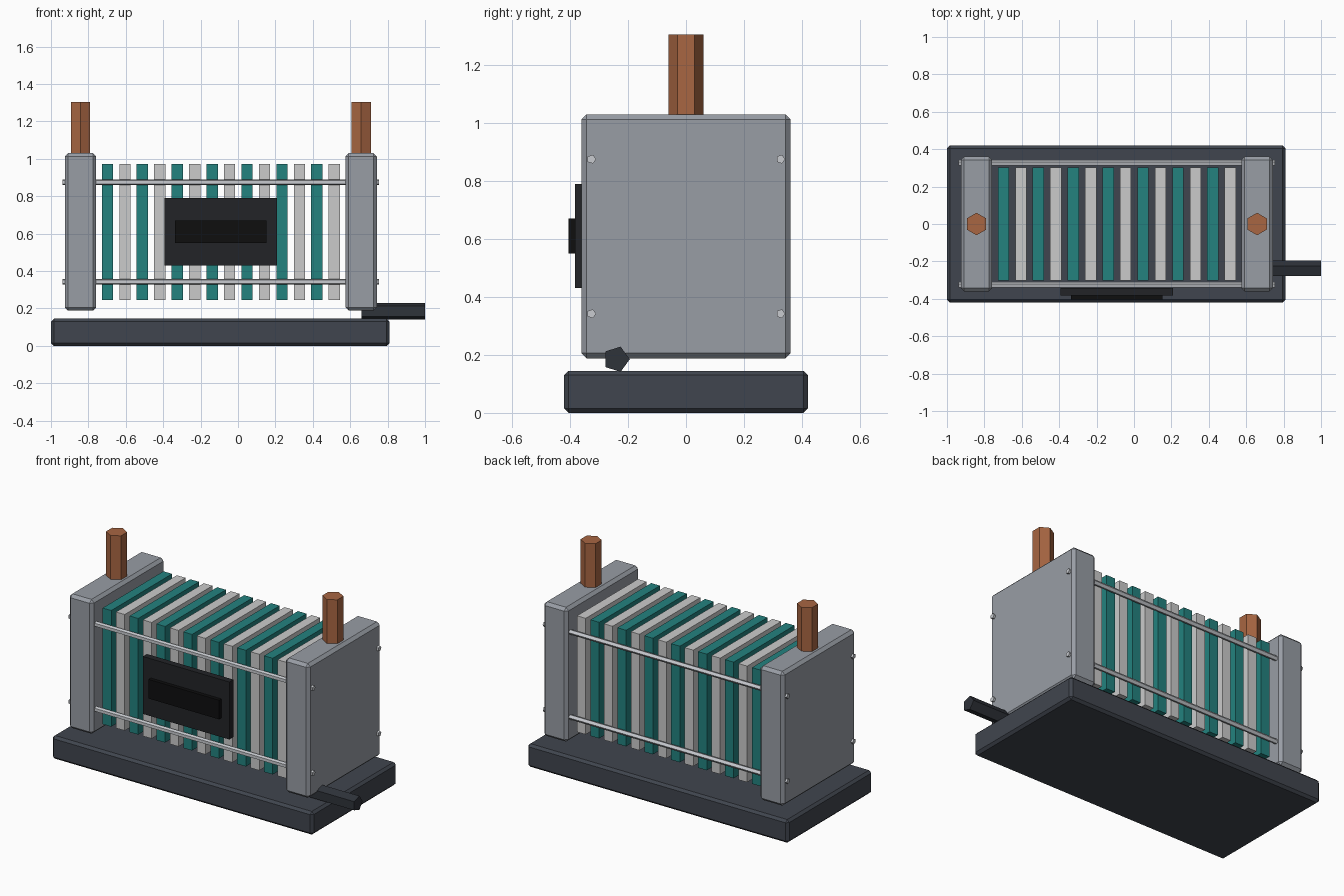
import bpy
from math import pi

if "Cube" in bpy.data.objects:
    bpy.data.objects.remove(bpy.data.objects["Cube"])


def lin(c):
    return c / 12.92 if c < 0.04045 else ((c + 0.055) / 1.055) ** 2.4


def mat(name, r, g, b):
    m = bpy.data.materials.new(name)
    m.diffuse_color = (lin(r / 255), lin(g / 255), lin(b / 255), 1)
    m.use_nodes = True
    m.node_tree.nodes["Principled BSDF"].inputs["Base Color"].default_value = m.diffuse_color
    return m


SLATE = mat("slate", 64, 69, 78)
STEEL = mat("steel", 152, 157, 165)
ROD = mat("rod_metal", 200, 203, 208)
TEAL = mat("teal", 35, 130, 127)
PALE = mat("pale", 208, 210, 212)
COPPER = mat("copper", 168, 102, 66)
PANEL = mat("panel_black", 34, 36, 39)
SCREEN = mat("screen_black", 14, 14, 15)
CABLE = mat("cable", 47, 51, 58)


def box(name, lo, hi, material, bevel=0):
    center = [(a + b) / 2 for a, b in zip(lo, hi)]
    bpy.ops.mesh.primitive_cube_add(size=1, location=center)
    o = bpy.context.object
    o.name = name
    o.scale = [b - a for a, b in zip(lo, hi)]
    bpy.ops.object.transform_apply(location=False, rotation=False, scale=True)
    o.data.materials.append(material)
    if bevel:
        m = o.modifiers.new("bevel", 'BEVEL')
        m.width = bevel
        m.segments = 1
    return o


def prism(name, sides, radius, depth, loc, material, along_x=False):
    bpy.ops.mesh.primitive_cylinder_add(
        vertices=sides, radius=radius, depth=depth, location=loc,
        rotation=(0, pi / 2 if along_x else 0, 0))
    o = bpy.context.object
    o.name = name
    o.data.materials.append(material)
    return o


# Base slab
box("base", (-1, -0.42, 0), (0.81, 0.42, 0.145), SLATE, 0.015)

# End plates with hexagonal terminals
for side, x in (("left", -0.842), ("right", 0.658)):
    box(side + "_end_plate", (x - 0.084, -0.361, 0.188),
        (x + 0.084, 0.361, 1.03), STEEL, 0.018)
    prism(side + "_terminal", 6, 0.06, 0.30, (x, 0, 1.155), COPPER)

# Stack of alternating cell plates
for i in range(14):
    x = -0.698 + i * 0.0933
    box(f"cell_plate_{i + 1}", (x - 0.03, -0.301, 0.245),
        (x + 0.03, 0.301, 0.973), PALE if i % 2 else TEAL)

# Tie rods running through both end plates
for y in (-0.326, 0.326):
    for z in (0.342, 0.875):
        prism("tie_rod", 5, 0.016, 1.693, (-0.092, y, z), ROD, True)

# Control panel and display on the front
box("control_panel", (-0.392, -0.382, 0.43), (0.208, -0.342, 0.79), PANEL)
box("display", (-0.336, -0.405, 0.55), (0.152, -0.37, 0.67), SCREEN)

# Power cable stub
prism("cable", 5, 0.046, 0.34, (0.83, -0.24, 0.185), CABLE, True)
